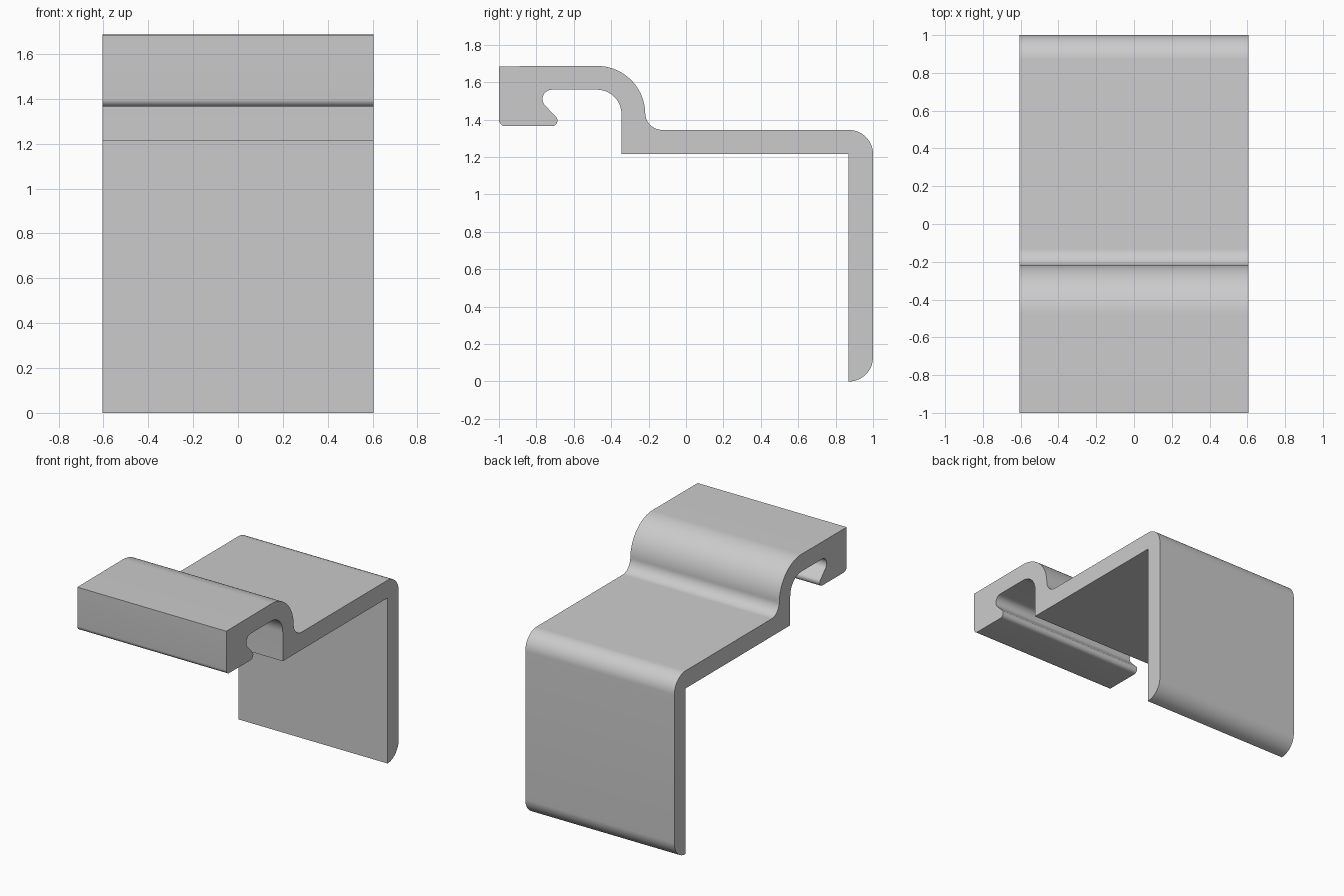
import bpy, bmesh
from math import radians, sin, cos

cube = bpy.data.objects.get("Cube")
if cube:
    bpy.data.objects.remove(cube, do_unlink=True)

HALF_WIDTH = 0.605


def arc(y, z, r, start, end, steps=16):
    """Points (y, z) along an arc, angles in degrees."""
    angles = [radians(start + (end - start) * i / steps) for i in range(steps + 1)]
    return [(y + r * cos(a), z + r * sin(a)) for a in angles]


# Side profile, clockwise from the front top corner
profile = [(-1, 1.685)]
profile += arc(-0.475, 1.43, 0.257, 90, 0, 24)      # outer shoulder
profile += arc(-0.128, 1.435, 0.09, 180, 270)       # step fillet
profile += arc(0.87, 1.215, 0.13, 90, 0)            # rear top corner
profile += arc(0.87, 0.13, 0.13, 0, -90)            # rounded foot
profile += [(0.87, 1.215), (-0.345, 1.215)]         # inner corner, underside
profile += arc(-0.475, 1.43, 0.13, 0, 90)           # inner shoulder
profile += arc(-0.717, 1.51, 0.05, 90, 225)         # groove
profile += arc(-0.717, 1.395, 0.03, 45, -90)        # hook lip
profile += arc(-0.965, 1.4, 0.035, 270, 180, 8)     # front lower corner

# Extrude the profile across the width
bm = bmesh.new()
face = bm.faces.new([bm.verts.new((-HALF_WIDTH, y, z)) for y, z in profile])
side = bmesh.ops.extrude_face_region(bm, geom=[face])["geom"]
bmesh.ops.translate(bm, vec=(2 * HALF_WIDTH, 0, 0),
                    verts=[v for v in side if isinstance(v, bmesh.types.BMVert)])
bmesh.ops.recalc_face_normals(bm, faces=bm.faces)
mesh = bpy.data.meshes.new("hooked_bracket")
bm.to_mesh(mesh)
bm.free()

bracket = bpy.data.objects.new("hooked_bracket", mesh)
bpy.context.collection.objects.link(bracket)

# Plain grey
grey = bpy.data.materials.new("plain_grey")
grey.use_nodes = True
color = (0.6, 0.6, 0.6, 1)
grey.diffuse_color = color
grey.node_tree.nodes["Principled BSDF"].inputs["Base Color"].default_value = color
mesh.materials.append(grey)

# Smooth curves, crisp corners
bpy.ops.object.select_all(action="DESELECT")
bracket.select_set(True)
bpy.context.view_layer.objects.active = bracket
bpy.ops.object.shade_smooth_by_angle(angle=radians(30))
